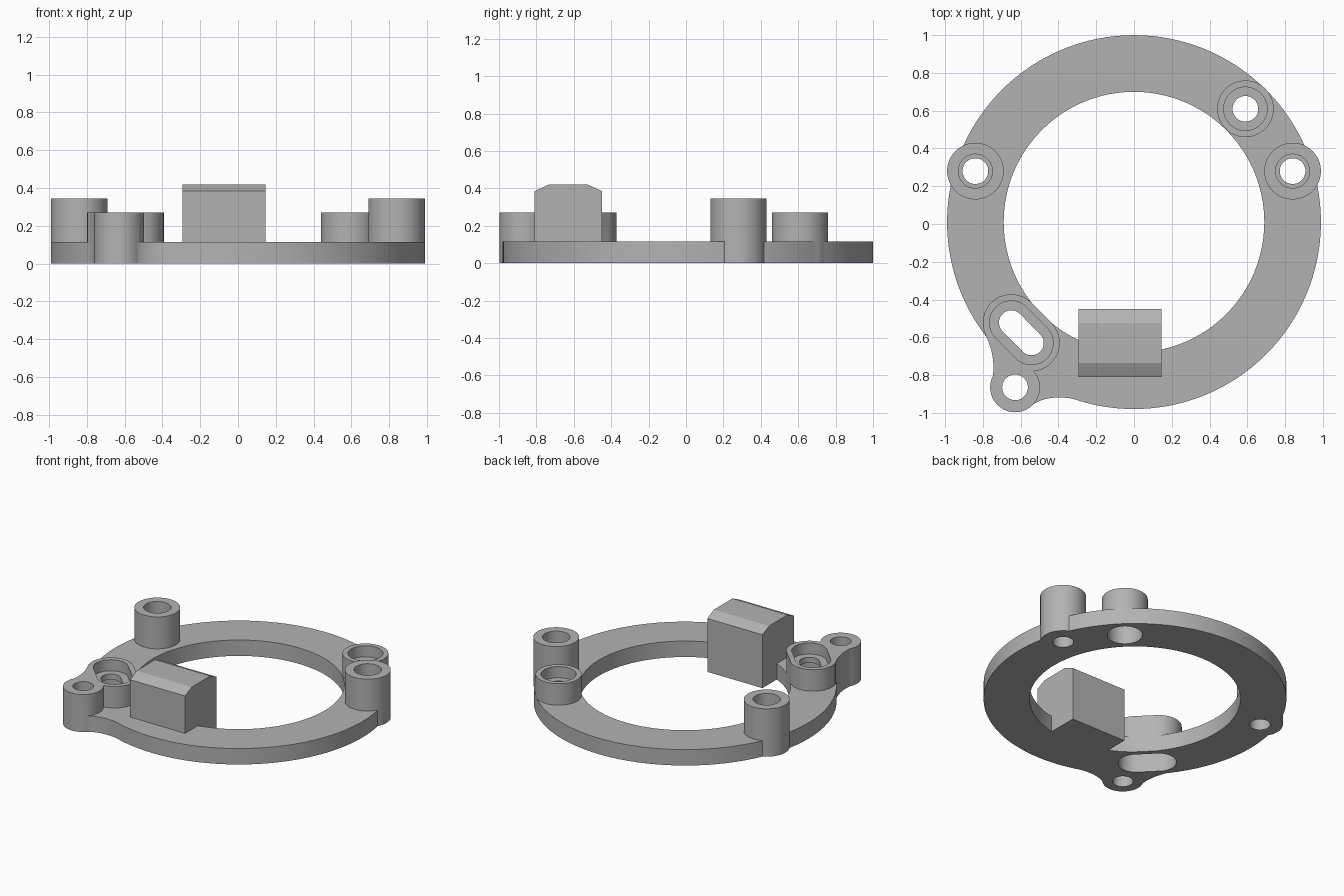
import bpy, bmesh
from math import cos, sin, tau, pi, atan2, radians
from mathutils import Vector

cube = bpy.data.objects.get("Cube")
if cube:
    bpy.data.objects.remove(cube, do_unlink=True)

grey = bpy.data.materials.new("plain grey")
grey.use_nodes = True
colour = (0.45, 0.45, 0.45, 1)
grey.diffuse_color = colour
grey.node_tree.nodes["Principled BSDF"].inputs["Base Color"].default_value = colour


def prism(name, outline, z0, z1):
    """Extrude a flat outline between two heights."""
    bm = bmesh.new()
    face = bm.faces.new([bm.verts.new((x, y, z0)) for x, y in outline])
    top = bmesh.ops.extrude_face_region(bm, geom=[face])["geom"]
    verts = [v for v in top if isinstance(v, bmesh.types.BMVert)]
    bmesh.ops.translate(bm, verts=verts, vec=(0, 0, z1 - z0))
    bmesh.ops.recalc_face_normals(bm, faces=bm.faces)
    mesh = bpy.data.meshes.new(name)
    bm.to_mesh(mesh)
    bm.free()
    mesh.materials.append(grey)
    obj = bpy.data.objects.new(name, mesh)
    bpy.context.collection.objects.link(obj)
    return obj


def circle(centre, r, n=48):
    return [(centre[0] + r * cos(tau * i / n), centre[1] + r * sin(tau * i / n))
            for i in range(n)]


def stadium(a, b, r, n=24):
    """Rounded slot outline around two centres."""
    start = atan2(b[1] - a[1], b[0] - a[0]) - pi / 2
    return [(c[0] + r * cos(start + turn + pi * i / n),
             c[1] + r * sin(start + turn + pi * i / n))
            for c, turn in ((b, 0), (a, pi)) for i in range(n + 1)]


def bend(a, control, b, n=10):
    """Concave fillet curve."""
    a, control, b = Vector(a), Vector(control), Vector(b)
    return [tuple(a * (1 - t) ** 2 + control * 2 * t * (1 - t) + b * t * t)
            for t in (i / n for i in range(n + 1))]


def combine(body, other, operation):
    mod = body.modifiers.new("join", "BOOLEAN")
    mod.operation, mod.solver, mod.object = operation, "EXACT", other
    graph = bpy.context.evaluated_depsgraph_get()
    mesh = bpy.data.meshes.new_from_object(body.evaluated_get(graph))
    body.modifiers.clear()
    body.data = mesh
    bpy.data.objects.remove(other, do_unlink=True)


PLATE, LOW, TALL = 0.115, 0.27, 0.345
CENTRE = (0, 0.01)
SIDES = [(-0.84, 0.28), (0.84, 0.28)]
BACK = (0.59, 0.61)
SLOT = [(-0.65, -0.522), (-0.543, -0.63)]
EAR = (-0.63, -0.865)

# Flat ring
body = prism("mounting_ring", circle(CENTRE, 0.99, 128), 0, PLATE)
combine(body, prism("ring_opening", circle(CENTRE, 0.69, 128), -0.1, 0.5), "DIFFERENCE")

# Bosses, ear and the fillets that tie the ear to the ring
neck = (bend((-0.76, -0.86), (-0.715, -0.72), (-0.797, -0.565))
        + [(-0.6, -0.57)]
        + bend((-0.46, -0.755), (-0.52, -0.765), (-0.54, -0.79))
        + [EAR])
skirt = (bend((-0.56, -0.975), (-0.46, -0.885), (-0.27, -0.938))
         + [(-0.3, -0.8), (-0.5, -0.7), EAR])
solids = [prism("side_boss", circle(c, 0.15), 0, TALL) for c in SIDES]
solids += [prism("back_boss", circle(BACK, 0.15), 0, LOW),
           prism("slot_boss", stadium(*SLOT, 0.15), 0, LOW),
           prism("ear", circle(EAR, 0.132), 0, LOW),
           prism("ear_neck", neck, 0, LOW),
           prism("ear_skirt", skirt, 0, PLATE)]

# Block with a chamfered top, drawn as a side profile and turned upright
block = prism("block", [(-0.81, 0), (-0.45, 0), (-0.45, 0.385), (-0.525, 0.42),
                        (-0.735, 0.42), (-0.81, 0.385)], -0.295, 0.145)
for v in block.data.vertices:
    v.co = (v.co.z, v.co.x, v.co.y)
solids.append(block)
for s in solids:
    combine(body, s, "UNION")

# Through holes, with wider recesses that leave a thin shelf inside
cuts = [prism("hole", circle(c, 0.068), -0.1, 0.5) for c in SIDES + [BACK, EAR]]
cuts += [prism("recess", circle(c, 0.09), PLATE, 0.5) for c in SIDES]
cuts.append(prism("slot", stadium(*SLOT, 0.065), -0.1, 0.5))
for z0, z1 in ((-0.1, 0.15), (0.19, 0.5)):
    cuts.append(prism("recess", circle(BACK, 0.115), z0, z1))
    cuts.append(prism("recess", stadium(*SLOT, 0.115), z0, z1))
for c in cuts:
    combine(body, c, "DIFFERENCE")

# Smooth round walls, sharp rims
bpy.ops.object.select_all(action="DESELECT")
body.select_set(True)
bpy.context.view_layer.objects.active = body
bpy.ops.object.shade_smooth_by_angle(angle=radians(25))
